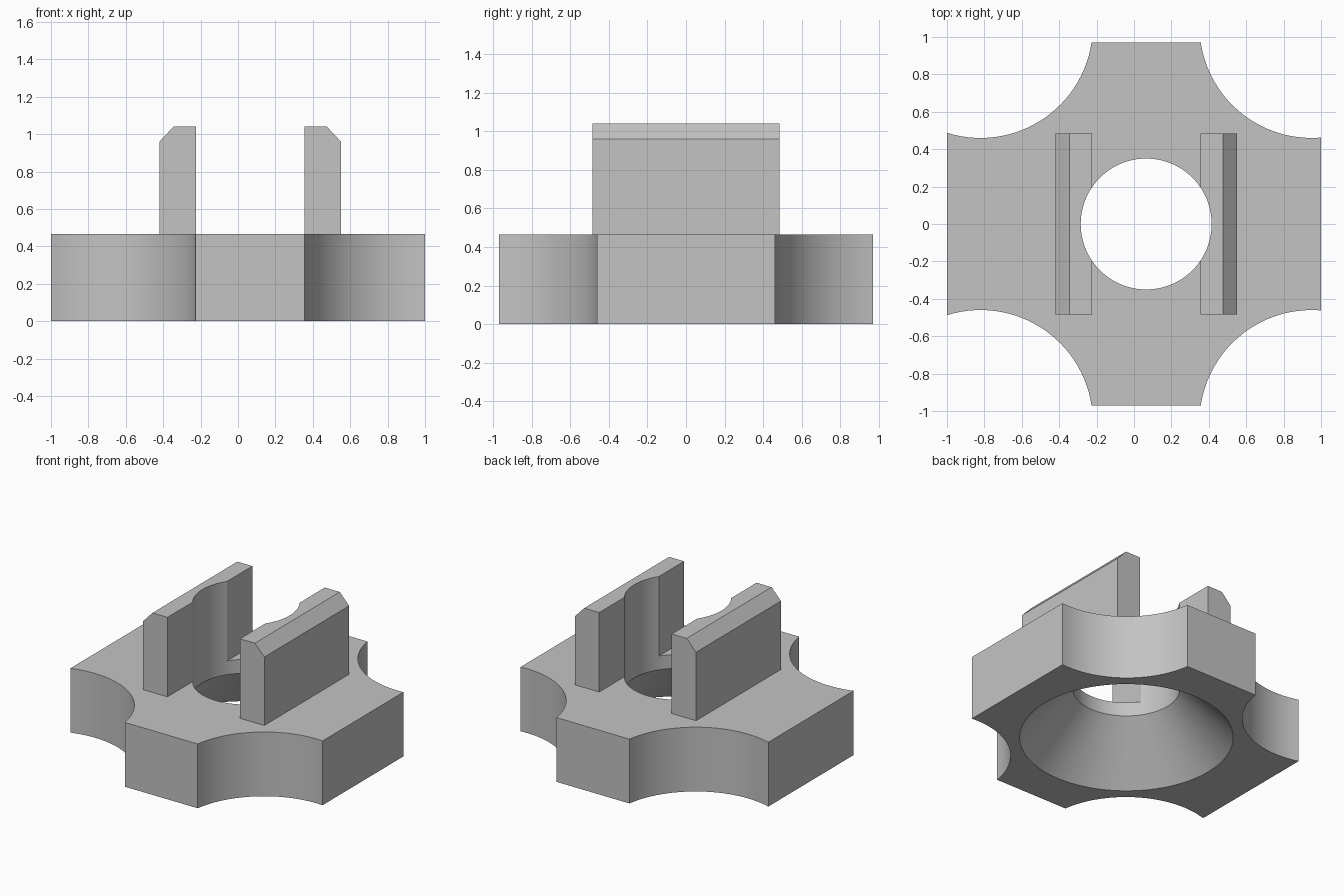
import bpy, bmesh
from math import sin, cos, asin, acos, pi, radians

AXIS_X = 0.065      # centre line of the bore and prongs
TOP = 0.465         # height of the base plate
HALF_Y = 0.97
SCALLOP = 0.6       # radius of the corner cut-outs
SCALLOP_Y = 1.06

old = bpy.data.objects.get("Cube")
if old:
    bpy.data.objects.remove(old, do_unlink=True)

grey = bpy.data.materials.new("light grey")
grey.use_nodes = True
grey.diffuse_color = (0.55, 0.55, 0.55, 1)
grey.node_tree.nodes["Principled BSDF"].inputs["Base Color"].default_value = grey.diffuse_color


def finish(name, bm):
    bmesh.ops.recalc_face_normals(bm, faces=bm.faces)
    mesh = bpy.data.meshes.new(name)
    bm.to_mesh(mesh)
    bm.free()
    mesh.materials.append(grey)
    obj = bpy.data.objects.new(name, mesh)
    bpy.context.collection.objects.link(obj)
    return obj


def extrude(name, points, offset):
    """Extrude a closed 3D outline along an offset vector."""
    bm = bmesh.new()
    face = bm.faces.new([bm.verts.new(p) for p in points])
    result = bmesh.ops.extrude_face_region(bm, geom=[face], use_keep_orig=True)
    moved = [v for v in result["geom"] if isinstance(v, bmesh.types.BMVert)]
    bmesh.ops.translate(bm, verts=moved, vec=offset)
    return finish(name, bm)


def revolve(name, profile, steps=96):
    """Spin a radius/height profile into a closed solid on the bore axis."""
    bm = bmesh.new()
    rings = [[bm.verts.new((AXIS_X + r * cos(2 * pi * i / steps),
                            r * sin(2 * pi * i / steps), z)) for i in range(steps)]
             for r, z in profile]
    for low, high in zip(rings, rings[1:]):
        for i in range(steps):
            j = (i + 1) % steps
            bm.faces.new((low[i], low[j], high[j], high[i]))
    bm.faces.new(rings[0])
    bm.faces.new(rings[-1])
    return finish(name, bm)


def scallop(cx, side, steps=28):
    """Arc from the back arm out to the side arm; side is +1 or -1."""
    start = asin((HALF_Y - SCALLOP_Y) / SCALLOP)
    end = -acos((cx - side) * side / SCALLOP * -1) if side * (1 - abs(cx)) else -pi / 2
    # angles are measured from the inward horizontal direction
    end = -(pi - acos((1 - abs(cx)) / SCALLOP))
    return [(cx - side * SCALLOP * cos(a), SCALLOP_Y + SCALLOP * sin(a))
            for a in (start + (end - start) * i / steps for i in range(steps + 1))]


# Base plate outline: back half, then mirrored to the front
back = scallop(0.95, 1)[::-1] + scallop(-0.82, -1)
outline = back + [(x, -y) for x, y in reversed(back)]
base = extrude("base_plate", [(x, y, 0) for x, y in outline], (0, 0, TOP))

# Two upright prongs with a chamfered outer top edge
left_section = [(0.355, TOP), (0.55, TOP), (0.55, 0.96), (0.475, 1.04), (0.355, 1.04)]
left_prong = extrude("left_prong", [(x, -0.485, z) for x, z in left_section], (0, 0.97, 0))
right_prong = extrude("right_prong",
                      [(2 * AXIS_X - x, -0.485, z) for x, z in left_section], (0, 0.97, 0))

# Bore with a conical countersink underneath
bore = revolve("bore_cutter", [(0.75, -0.052), (0.35, 0.365), (0.35, 1.2)])
bore.hide_render = True

for obj in (base, left_prong, right_prong):
    cut = obj.modifiers.new("bore", 'BOOLEAN')
    cut.operation = 'DIFFERENCE'
    cut.solver = 'EXACT'
    cut.object = bore
    bpy.ops.object.select_all(action='DESELECT')
    obj.select_set(True)
    bpy.context.view_layer.objects.active = obj
    bpy.ops.object.modifier_apply(modifier=cut.name)
    bpy.ops.object.shade_smooth_by_angle(angle=radians(30))

bpy.data.objects.remove(bore, do_unlink=True)
